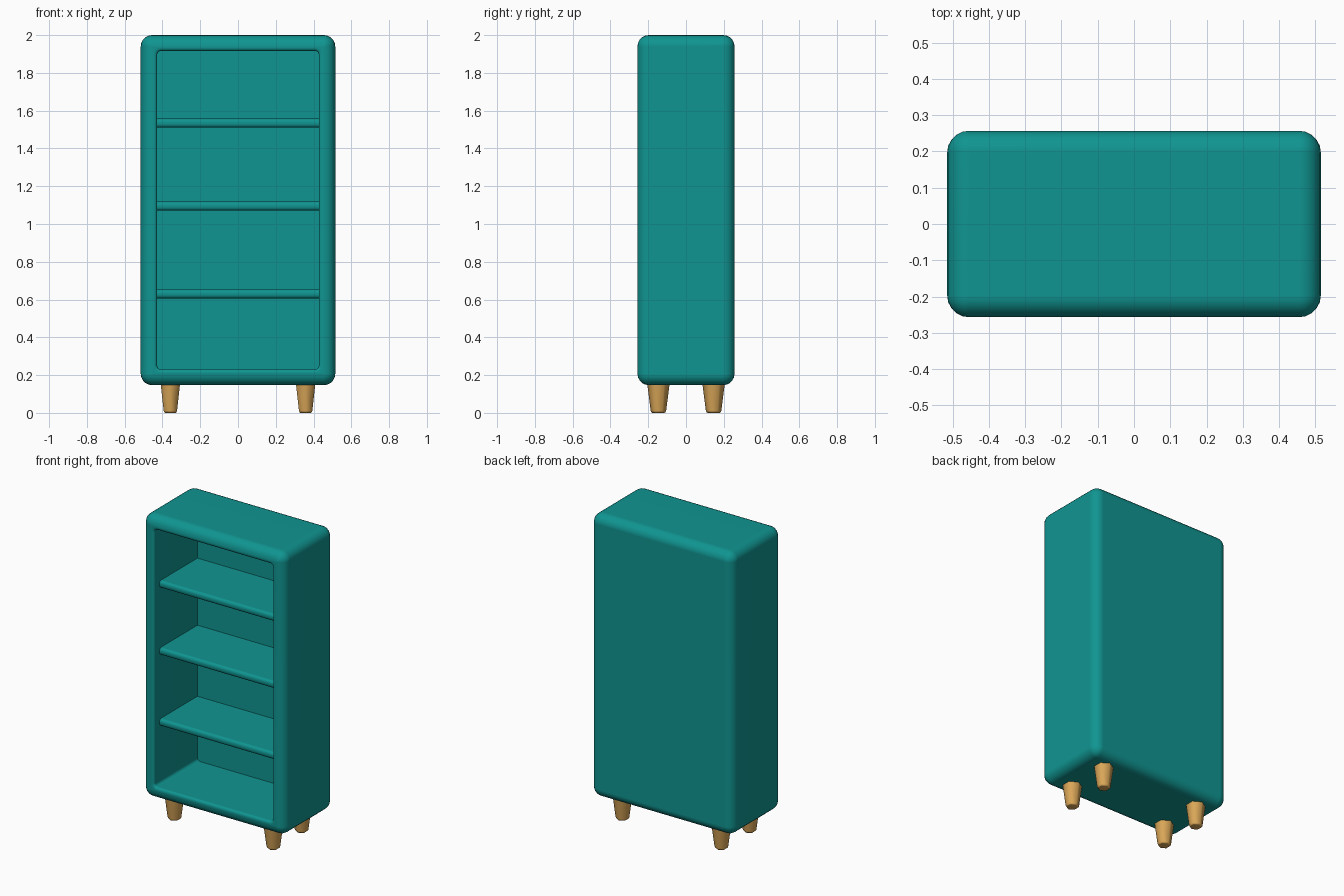
import bpy, bmesh, math

if "Cube" in bpy.data.objects:
    bpy.data.objects.remove(bpy.data.objects["Cube"])


def material(name, rgb):
    m = bpy.data.materials.new(name)
    m.diffuse_color = (*rgb, 1)
    m.use_nodes = True
    m.node_tree.nodes["Principled BSDF"].inputs["Base Color"].default_value = m.diffuse_color
    return m


teal = material("teal paint", (0.005, 0.300, 0.283))
wood = material("light wood", (0.70, 0.385, 0.098))


def loft(name, rings, mat, angle):
    """Closed skin through rings that share one vertex count, capped at both ends."""
    bm = bmesh.new()
    loops = [[bm.verts.new(p) for p in ring] for ring in rings]
    n = len(loops[0])
    for a, b in zip(loops, loops[1:]):
        for i in range(n):
            j = (i + 1) % n
            bm.faces.new((a[i], a[j], b[j], b[i]))
    bm.faces.new(loops[0])
    bm.faces.new(loops[-1])
    bmesh.ops.recalc_face_normals(bm, faces=bm.faces)
    me = bpy.data.meshes.new(name)
    bm.to_mesh(me)
    bm.free()
    me.materials.append(mat)
    ob = bpy.data.objects.new(name, me)
    bpy.context.collection.objects.link(ob)
    bpy.ops.object.select_all(action='DESELECT')
    ob.select_set(True)
    bpy.context.view_layer.objects.active = ob
    bpy.ops.object.shade_smooth_by_angle(angle=math.radians(angle))
    w = ob.modifiers.new("even shading", 'WEIGHTED_NORMAL')
    w.keep_sharp = True
    return ob


def rounded_rect(hx, hz, r, y, cz=1.0735, seg=5):
    """Rounded rectangle in the xz plane at depth y."""
    pts = []
    for k, (sx, sz) in enumerate(((1, 1), (-1, 1), (-1, -1), (1, -1))):
        for i in range(seg + 1):
            a = math.pi / 2 * (k + i / seg)
            pts.append((sx * (hx - r) + r * math.cos(a), y,
                        cz + sz * (hz - r) + r * math.sin(a)))
    return pts


# Cabinet: rounded outside, rounded front rim, hollow inside
HX, HY, HZ, R, SEG = 0.515, 0.257, 0.9265, 0.06, 5
OX, OZ, RIM = 0.428, 0.8425, 0.016
BACK = 0.192
rings = []
for side in (1, -1):
    steps = range(SEG + 1) if side == 1 else range(SEG, -1, -1)
    for i in steps:
        a = math.pi / 2 * i / SEG
        inset = R * (1 - math.sin(a))
        rings.append(rounded_rect(HX - inset, HZ - inset, max(R - inset, 0.002),
                                  side * (HY - R + R * math.cos(a))))
for i in range(4):
    a = math.pi / 2 * i / 3
    grow = RIM * (1 - math.sin(a))
    rings.append(rounded_rect(OX + grow, OZ + grow, 0.02 + grow,
                              -HY + RIM * (1 - math.cos(a))))
rings.append(rounded_rect(OX, OZ, 0.02, BACK))
loft("cabinet", rings, teal, 40)

# Shelves with a rounded front edge
for i, z in enumerate((0.63, 1.095, 1.534)):
    h, y0, r = 0.0235, -0.2, 0.018
    profile = [(BACK + 0.01, -h), (BACK + 0.01, h)]
    for s in (1, -1):
        for k in range(4):
            a = math.pi / 2 * (k if s == 1 else 3 - k) / 3
            profile.append((y0 + r - r * math.sin(a), s * (h - r + r * math.cos(a))))
    loft(f"shelf_{i + 1}", [[(x, y, z + dz) for y, dz in profile]
                            for x in (-OX - 0.005, OX + 0.005)], teal, 40)

# Tapered six-sided legs
leg_profile = [(0.032, 0.0), (0.038, 0.004), (0.041, 0.012), (0.060, 0.16)]
for xn, sx in (("left", -1), ("right", 1)):
    for yn, sy in (("front", -1), ("back", 1)):
        loft(f"{yn}_{xn}_leg",
             [[(sx * 0.358 + r * math.sin(k * math.pi / 3),
                sy * 0.146 + r * math.cos(k * math.pi / 3), z) for k in range(6)]
              for r, z in leg_profile], wood, 65)
